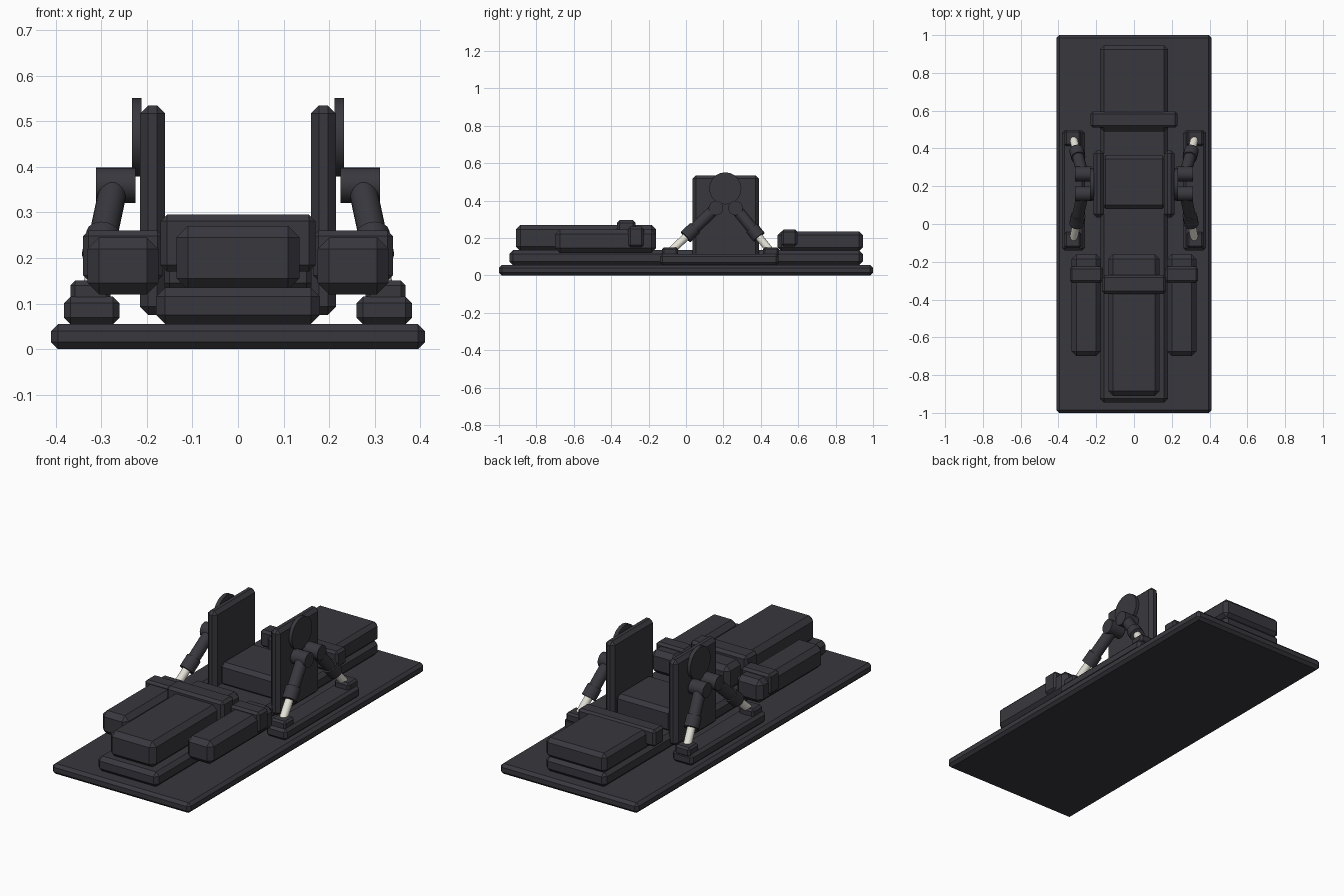
import bpy
from mathutils import Vector

if "Cube" in bpy.data.objects:
    bpy.data.objects.remove(bpy.data.objects["Cube"], do_unlink=True)


def material(name, rgb):
    m = bpy.data.materials.new(name)
    m.use_nodes = True
    m.diffuse_color = (*rgb, 1)
    m.node_tree.nodes["Principled BSDF"].inputs["Base Color"].default_value = (*rgb, 1)
    return m


DARK = material("charcoal", (0.04, 0.039, 0.048))
PALE = material("pale_steel", (0.78, 0.76, 0.68))


def box(name, xs, ys, zs, chamfer=0.02):
    """Chamfered box given by its extent along each axis."""
    spans = (xs, ys, zs)
    bpy.ops.mesh.primitive_cube_add(size=1, location=[(a + b) / 2 for a, b in spans])
    o = bpy.context.object
    o.name = name
    o.scale = [b - a for a, b in spans]
    bpy.ops.object.transform_apply(location=False, rotation=False, scale=True)
    o.data.materials.append(DARK)
    bevel = o.modifiers.new("chamfer", "BEVEL")
    bevel.width = chamfer
    bevel.segments = 1
    return o


def rod(name, a, b, radius, mat=DARK, sides=20):
    """Cylinder running between two points."""
    a, b = Vector(a), Vector(b)
    bpy.ops.mesh.primitive_cylinder_add(vertices=sides, radius=radius,
                                        depth=(b - a).length, location=(a + b) / 2)
    o = bpy.context.object
    o.name = name
    o.rotation_euler = (b - a).to_track_quat("Z", "Y").to_euler()
    o.data.materials.append(mat)
    bpy.ops.object.shade_smooth_by_angle()
    return o


def span(side, a, b):
    return sorted((side * a, side * b))


# Base slab and central bed
box("base_slab", (-0.41, 0.41), (-1, 1), (0, 0.055), 0.015)
box("central_bed", (-0.18, 0.18), (-0.945, 0.945), (0.055, 0.135))

# Front block with its strap, seat, rear block with its strap
box("front_block", (-0.135, 0.135), (-0.91, -0.16), (0.13, 0.27), 0.025)
box("front_strap", (-0.17, 0.17), (-0.37, -0.27), (0.17, 0.295), 0.014)
box("seat_block", (-0.17, 0.17), (0.08, 0.365), (0.125, 0.25))
box("rear_block", (-0.18, 0.18), (0.49, 0.945), (0.13, 0.235), 0.02)
box("rear_strap", (-0.23, 0.23), (0.51, 0.595), (0.155, 0.245), 0.012)

for side, label in ((1, "left"), (-1, "right")):
    # Floating side block and strap
    box(label + "_side_block", span(side, 0.175, 0.33), (-0.7, -0.16), (0.12, 0.245), 0.025)
    box(label + "_side_strap", span(side, 0.165, 0.34), (-0.31, -0.225), (0.15, 0.26), 0.012)
    # Upright plate and disc
    box(label + "_upright_plate", span(side, 0.16, 0.215), (0.035, 0.39), (0.075, 0.535), 0.018)
    rod(label + "_plate_disc", (side * 0.212, 0.21, 0.465), (side * 0.233, 0.21, 0.465), 0.086)
    # Rail carrying the pistons
    box(label + "_piston_rail", span(side, 0.26, 0.382), (-0.14, 0.495), (0.055, 0.115), 0.014)

    # Front and rear pistons: joint, sleeve, collar, bright rod, foot
    for end, joint_y, foot_y in (("front", 0.16, -0.085), ("rear", 0.265, 0.455)):
        name = label + "_" + end
        top = Vector((side * 0.272, joint_y, 0.36))
        foot = Vector((side * 0.322, foot_y, 0.125))
        rod(name + "_joint", (side * 0.225, joint_y, 0.36), (side * 0.312, joint_y, 0.36), 0.039)
        rod(name + "_sleeve", top, top.lerp(foot, 0.62), 0.031)
        rod(name + "_collar", top.lerp(foot, 0.46), top.lerp(foot, 0.66), 0.038)
        rod(name + "_piston_rod", top.lerp(foot, 0.6), foot, 0.021, PALE, 16)
        box(name + "_foot", span(side, 0.28, 0.368),
            (foot_y - 0.042, foot_y + 0.042), (0.1, 0.15), 0.01)
